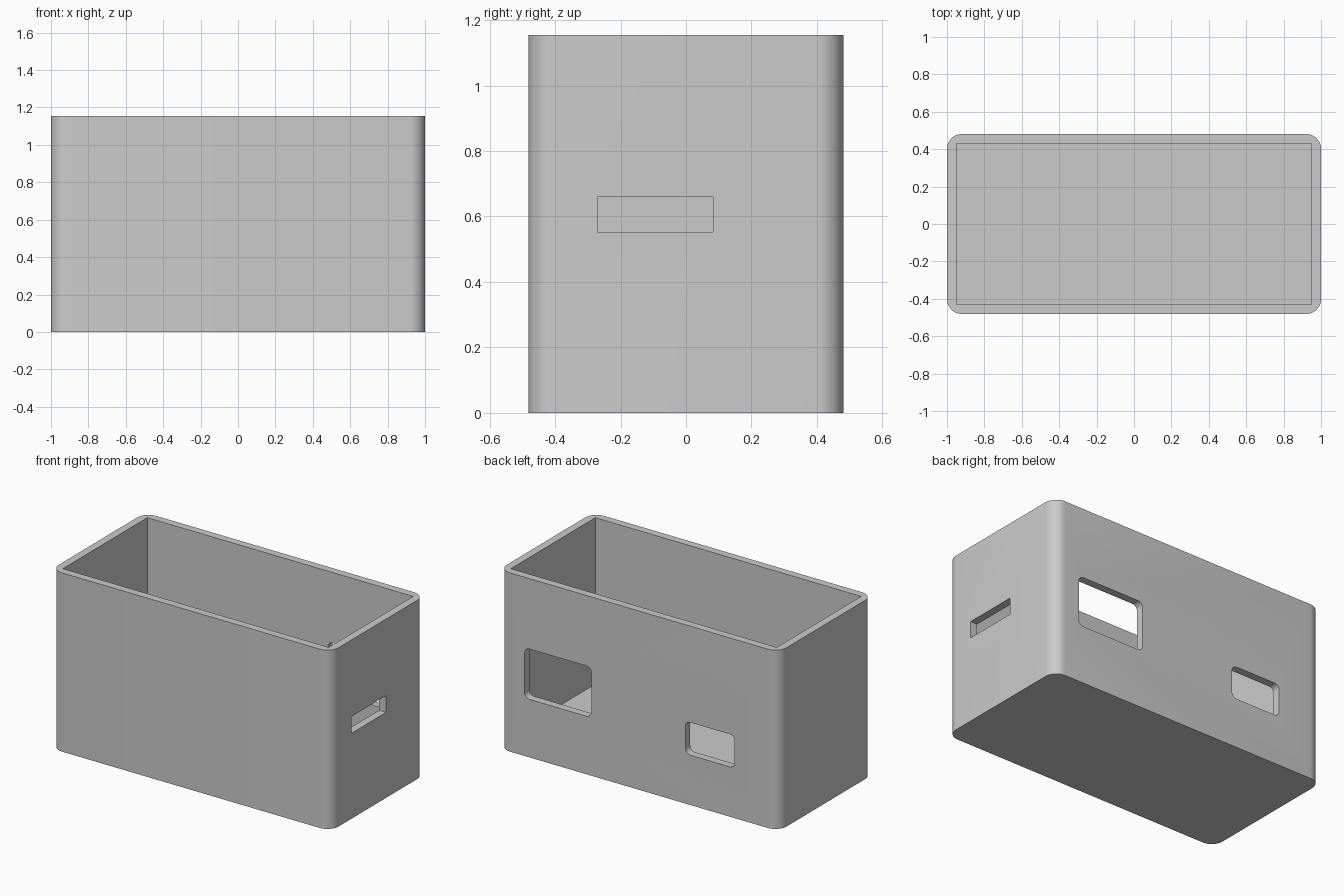
import bpy
import bmesh
import math
from mathutils import Matrix

cube = bpy.data.objects.get("Cube")
if cube:
    bpy.data.objects.remove(cube)

WIDTH, DEPTH, HEIGHT = 2.0, 0.962, 1.155
WALL, FLOOR = 0.05, 0.08

grey = bpy.data.materials.new("light_grey")
grey.use_nodes = True
COLOUR = (0.6, 0.6, 0.6, 1)
grey.diffuse_color = COLOUR
grey.node_tree.nodes["Principled BSDF"].inputs["Base Color"].default_value = COLOUR


def block(name, low, high, axis=None, radius=0):
    """Box between two corners, with its edges along one axis rounded."""
    bm = bmesh.new()
    size = [h - l for l, h in zip(low, high)]
    middle = [(h + l) / 2 for l, h in zip(low, high)]
    bmesh.ops.create_cube(bm, size=1, matrix=Matrix.Translation(middle) @ Matrix.Diagonal((*size, 1)))
    if radius:
        along = [e for e in bm.edges
                 if abs((e.verts[0].co - e.verts[1].co)[axis]) > size[axis] / 2]
        bmesh.ops.bevel(bm, geom=along, offset=radius, segments=10, profile=0.5, affect='EDGES')
    mesh = bpy.data.meshes.new(name)
    bm.to_mesh(mesh)
    bm.free()
    mesh.materials.append(grey)
    obj = bpy.data.objects.new(name, mesh)
    bpy.context.collection.objects.link(obj)
    return obj


# Outer shell with rounded upright corners
X, Y = WIDTH / 2, DEPTH / 2
body = block("open_case", (-X, -Y, 0), (X, Y, HEIGHT), 2, 0.08)

# Square cavity, two rounded back windows and a side slot
inner_x, inner_y = X - WALL, Y - WALL
cutters = [
    block("cavity_cutter", (-inner_x, -inner_y, FLOOR), (inner_x, inner_y, HEIGHT + 0.2)),
    block("large_window_cutter", (0.34, Y - 0.15, 0.375), (0.817, Y + 0.1, 0.70), 1, 0.035),
    block("small_window_cutter", (-0.685, Y - 0.15, 0.322), (-0.332, Y + 0.1, 0.533), 1, 0.035),
    block("side_slot_cutter", (X - 0.15, -0.27, 0.552), (X + 0.1, 0.083, 0.66)),
]
bpy.context.view_layer.objects.active = body
for cutter in cutters:
    cut = body.modifiers.new(cutter.name, 'BOOLEAN')
    cut.operation = 'DIFFERENCE'
    cut.solver = 'EXACT'
    cut.object = cutter
    bpy.ops.object.modifier_apply(modifier=cut.name)
for cutter in cutters:
    bpy.data.objects.remove(cutter)

# Smooth rounded corners, crisp rims
bpy.ops.object.select_all(action='DESELECT')
body.select_set(True)
bpy.ops.object.shade_smooth_by_angle(angle=math.radians(30))
